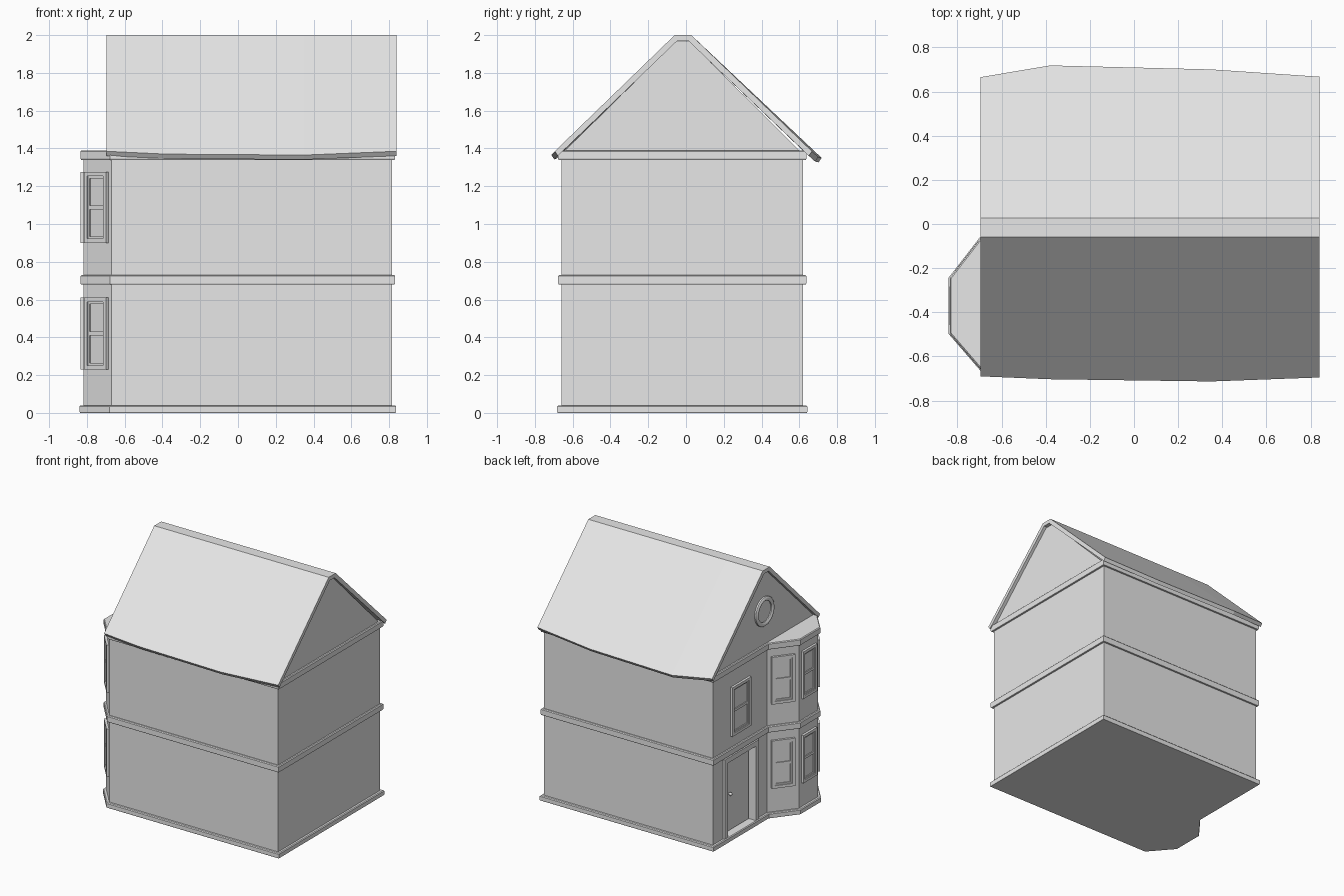
import bpy, bmesh, math
from mathutils import Vector, Matrix

cube = bpy.data.objects.get("Cube")
if cube:
    bpy.data.objects.remove(cube, do_unlink=True)

GREY = (0.8, 0.8, 0.8, 1)
mat = bpy.data.materials.new("plain grey")
mat.use_nodes = True
mat.diffuse_color = GREY
mat.node_tree.nodes["Principled BSDF"].inputs["Base Color"].default_value = GREY


def finish(name, bm):
    bmesh.ops.recalc_face_normals(bm, faces=bm.faces)
    me = bpy.data.meshes.new(name)
    bm.to_mesh(me)
    bm.free()
    me.materials.append(mat)
    ob = bpy.data.objects.new(name, me)
    bpy.context.collection.objects.link(ob)
    return ob


def loft(name, rings):
    """Join matching rings of points and cap both ends."""
    bm = bmesh.new()
    rows = [[bm.verts.new(p) for p in r] for r in rings]
    n = len(rows[0])
    for a, b in zip(rows, rows[1:]):
        for i in range(n):
            j = (i + 1) % n
            bm.faces.new((a[i], a[j], b[j], b[i]))
    bm.faces.new(rows[0])
    bm.faces.new(rows[-1])
    return finish(name, bm)


def add_box(bm, frame, u, v, w):
    """Box spanning ranges u (along wall), v (height), w (out of wall)."""
    m = frame @ Matrix.Translation((sum(u) / 2, sum(v) / 2, sum(w) / 2))
    m = m @ Matrix.Diagonal((u[1] - u[0], v[1] - v[0], w[1] - w[0], 1))
    bmesh.ops.create_cube(bm, size=1, matrix=m)


def wall_frame(a, b):
    """Local axes of the wall from a to b: along, up, outward."""
    along = Vector((b[0] - a[0], b[1] - a[1], 0)).normalized()
    up = Vector((0, 0, 1))
    out = along.cross(up)
    m = Matrix((along, up, out)).transposed().to_4x4()
    m.translation = ((a[0] + b[0]) / 2, (a[1] + b[1]) / 2, 0)
    return m


# Footprint: rectangular house with a three-sided bay on the -x side
X0, X1, Y0, Y1 = -0.67, 0.815, -0.66, 0.62
BAY = [(X0, -0.06), (-0.817, -0.25), (-0.817, -0.49), (X0, Y0)]
PLAN = [(X1, Y0), (X1, Y1), (X0, Y1)] + BAY


def outline(d, z):
    """Footprint pushed outward by d, at height z."""
    pts, n = [Vector(p) for p in PLAN], len(PLAN)
    ring = []
    for i, p in enumerate(pts):
        e0 = (p - pts[i - 1]).normalized()
        e1 = (pts[(i + 1) % n] - p).normalized()
        n0, n1 = Vector((e0.y, -e0.x)), Vector((e1.y, -e1.x))
        q = p + (n0 + n1) * d / (1 + n0.dot(n1))
        ring.append((q.x, q.y, z))
    return ring


# Walls, with the doorway cut out
walls = loft("walls", [outline(0, 0.01), outline(0, 1.36)])
DOOR_Y, DOOR_TOP, RECESS = (0.10, 0.45), 0.63, 0.05
bm = bmesh.new()
add_box(bm, Matrix(), (X0 - 0.1, X0 + RECESS), DOOR_Y, (0.04, DOOR_TOP))
cutter = finish("doorway_cutter", bm)
cutter.hide_render = True
cutter.hide_set(True)
cut = walls.modifiers.new("doorway", "BOOLEAN")
cut.object = cutter
cut.solver = "EXACT"

# Plinth and two string courses with chamfered edges
for name, z0, z1, d in (("plinth", 0, 0.04, 0.022),
                        ("middle_band", 0.68, 0.73, 0.017),
                        ("top_band", 1.34, 1.39, 0.017)):
    c = 0.006
    loft(name, [outline(d - c / 2, z0), outline(d, z0 + c),
                outline(d, z1 - c), outline(d - c, z1)])

# Gable block under the roof
gable = [(Y0, 1.37), (-0.055, 1.965), (0.02, 1.965), (Y1, 1.37)]
loft("gable_walls", [[(x, y, z) for y, z in gable] for x in (X0, X1)])

# Roof slab: eaves bow outward along the length
rings = []
for x, yf, zf, yb, zb in ((-0.695, -0.69, 1.385, 0.665, 1.385),
                          (-0.38, -0.703, 1.37, 0.718, 1.35),
                          (0.35, -0.713, 1.365, 0.7, 1.355),
                          (0.84, -0.695, 1.385, 0.667, 1.385)):
    t = 0.024
    rings.append([(x, yf, zf), (x, -0.06, 2), (x, 0.028, 2), (x, yb, zb),
                  (x, yb - t * 0.7, zb - t), (x, 0.012, 1.97),
                  (x, -0.046, 1.97), (x, yf + t * 0.7, zf - t)])
loft("roof", rings)


def ring_of_bars(bm, f, u, v, t, w):
    """Rectangular frame of bar width t."""
    for s in (u, (u[1] - t, u[1] + t - t)):
        lo = s[0]
        add_box(bm, f, (lo, lo + t), v, w)
    add_box(bm, f, (u[0] + t, u[1] - t), (v[0], v[0] + t), w)
    add_box(bm, f, (u[0] + t, u[1] - t), (v[1] - t, v[1]), w)


def window(name, f, half, v):
    """Sash window: casing, thinner sash, crossbar and glass."""
    bm = bmesh.new()
    ring_of_bars(bm, f, (-half, half), v, 0.022, (-0.01, 0.018))
    h, lo, hi = half - 0.022, v[0] + 0.022, v[1] - 0.022
    ring_of_bars(bm, f, (-h, h), (lo, hi), 0.012, (-0.01, 0.01))
    mid = (lo + hi) / 2
    add_box(bm, f, (-h + 0.012, h - 0.012), (mid - 0.01, mid + 0.01), (-0.01, 0.01))
    add_box(bm, f, (-h, h), (lo, hi), (-0.01, 0.003))
    finish(name, bm)


# Bay windows on both floors, and one over the door
for floor, v in (("lower", (0.23, 0.61)), ("upper", (0.90, 1.275))):
    for side, a, b in zip(("back", "middle", "front"), BAY, BAY[1:]):
        window(f"{floor}_bay_{side}_window", wall_frame(a, b), 0.088, v)
facade = wall_frame((X0, Y1), BAY[0])
window("window_over_door", facade, 0.118, (0.82, 1.21))

# Door casing, leaf with a raised panel edge, and knob
mid_y = (Y1 + BAY[0][1]) / 2
u0, u1 = mid_y - DOOR_Y[1], mid_y - DOOR_Y[0]
bm = bmesh.new()
for u in ((u0 - 0.04, u0), (u1, u1 + 0.04)):
    add_box(bm, facade, u, (0.03, DOOR_TOP), (-0.01, 0.014))
add_box(bm, facade, (u0 - 0.04, u1 + 0.04), (DOOR_TOP, DOOR_TOP + 0.04), (-0.01, 0.014))
finish("door_casing", bm)
bm = bmesh.new()
add_box(bm, facade, (u0 + 0.01, u1 - 0.01), (0.045, DOOR_TOP - 0.01), (-RECESS - 0.01, -RECESS + 0.008))
finish("door", bm)
bm = bmesh.new()
knob = Matrix.Translation((X0 + RECESS - 0.025, 0.36, 0.34))
bmesh.ops.create_uvsphere(bm, u_segments=12, v_segments=8, radius=0.013, matrix=knob)
stem = Matrix.Translation((X0 + RECESS - 0.01, 0.36, 0.34)) @ Matrix.Rotation(math.pi / 2, 4, "Y")
bmesh.ops.create_cone(bm, cap_ends=True, segments=10, radius1=0.008, radius2=0.006, depth=0.03, matrix=stem)
finish("door_knob", bm)

# Round gable window: turned ring with a glass disc
CENTRE = Vector((X0, -0.02, 1.655))
profile = [(0.115, 0.01), (0.115, -0.012), (0.105, -0.02), (0.093, -0.02), (0.083, -0.012), (0.083, -0.003)]
turned = []
for r, dx in profile:
    turned.append([CENTRE + Vector((dx, r * math.cos(k * math.tau / 32), r * math.sin(k * math.tau / 32)))
                   for k in range(32)])
round_window = loft("round_window", turned)

# Smooth shading only on the turned parts
bpy.ops.object.select_all(action="DESELECT")
for name in ("round_window", "door_knob"):
    ob = bpy.data.objects[name]
    ob.select_set(True)
    bpy.context.view_layer.objects.active = ob
bpy.ops.object.shade_smooth_by_angle(angle=math.radians(40))
